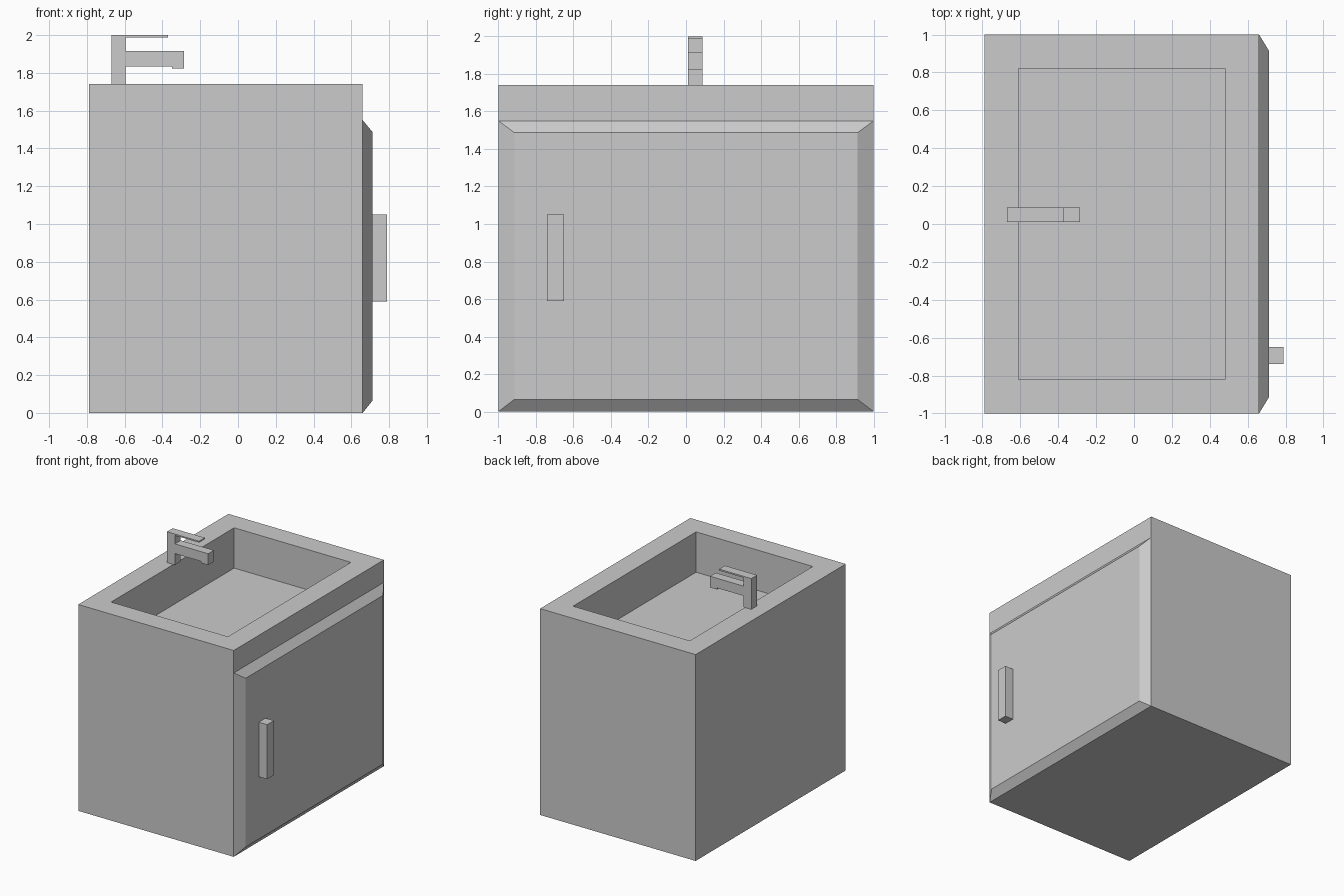
import bpy
import bmesh
from mathutils import Vector

if "Cube" in bpy.data.objects:
    bpy.data.objects.remove(bpy.data.objects["Cube"])


def finish(name, bm):
    bmesh.ops.recalc_face_normals(bm, faces=bm.faces)
    mesh = bpy.data.meshes.new(name)
    bm.to_mesh(mesh)
    bm.free()
    obj = bpy.data.objects.new(name, mesh)
    bpy.context.collection.objects.link(obj)
    return obj


def box_bm(lo, hi):
    bm = bmesh.new()
    bmesh.ops.create_cube(bm, size=1)
    lo, hi = Vector(lo), Vector(hi)
    for v in bm.verts:
        v.co = (lo + hi) / 2 + v.co * (hi - lo)
    return bm


def face_towards(bm, axis):
    return max(bm.faces, key=lambda f: f.calc_center_median()[axis])


# Cabinet with the basin sunk into its top
bm = box_bm((-0.79, -1, 0), (0.66, 1, 1.74))
bm.normal_update()
top = face_towards(bm, 2)
bmesh.ops.inset_individual(bm, faces=[top], thickness=0.255)
floor = bmesh.ops.extrude_discrete_faces(bm, faces=[top])["faces"][0]
bmesh.ops.translate(bm, verts=floor.verts, vec=(0, 0, -0.34))
finish("cabinet_with_basin", bm)

# Door panel with sloped borders
bm = box_bm((0.66, -1, 0), (0.712, 1, 1.55))
for v in face_towards(bm, 0).verts:
    v.co.y *= 0.915
    v.co.z = 0.065 if v.co.z < 0.5 else 1.487
finish("door", bm)

# Door handle
finish("door_handle", box_bm((0.712, -0.74, 0.59), (0.79, -0.65, 1.05)))

# Tap: side profile with post, lever and spout, extruded across y
profile = [(-0.67, 1.74), (-0.595, 1.74), (-0.595, 1.835), (-0.35, 1.835),
           (-0.35, 1.822), (-0.285, 1.822), (-0.285, 1.917), (-0.595, 1.917),
           (-0.595, 1.988), (-0.37, 1.988), (-0.37, 2.0), (-0.67, 2.0)]
bm = bmesh.new()
side = bm.faces.new([bm.verts.new((x, 0.01, z)) for x, z in profile])
extruded = bmesh.ops.extrude_face_region(bm, geom=[side])["geom"]
bmesh.ops.translate(bm, vec=(0, 0.077, 0),
                    verts=[g for g in extruded if isinstance(g, bmesh.types.BMVert)])
finish("tap", bm)
